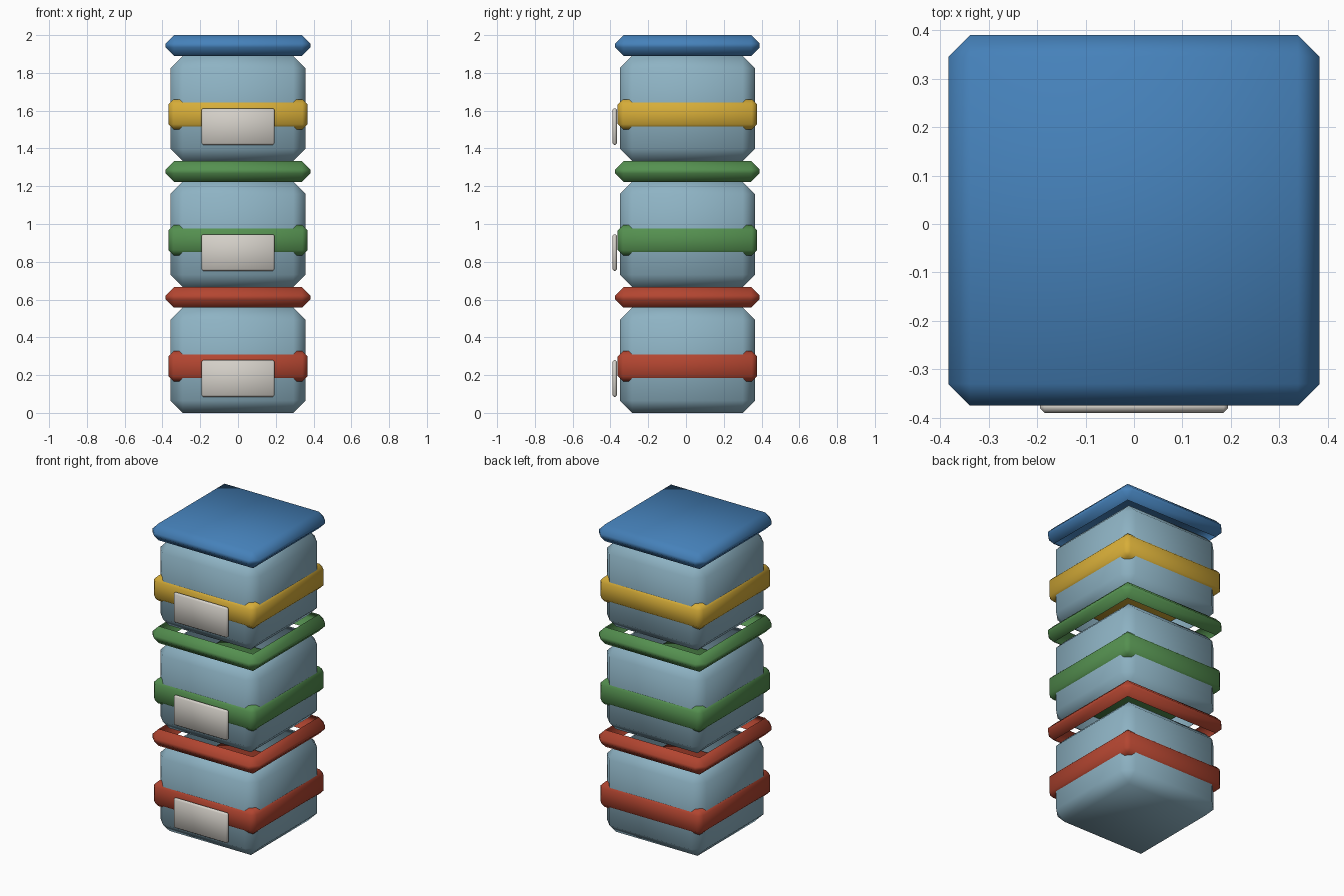
import bpy
import bmesh
from mathutils import Vector

if "Cube" in bpy.data.objects:
    bpy.data.objects.remove(bpy.data.objects["Cube"], do_unlink=True)


def material(name, rgb):
    mat = bpy.data.materials.new(name)
    mat.use_nodes = True
    mat.diffuse_color = (*rgb, 1)
    mat.node_tree.nodes["Principled BSDF"].inputs["Base Color"].default_value = (*rgb, 1)
    return mat


glass = material("pale blue", (0.27, 0.45, 0.55))
blue = material("blue", (0.06, 0.22, 0.49))
red = material("red", (0.45, 0.06, 0.03))
green = material("green", (0.09, 0.28, 0.08))
yellow = material("yellow", (0.68, 0.42, 0.04))
paper = material("off white", (0.66, 0.63, 0.58))


def chamfered_box(name, size, centre, bevel, mat, open_top=False, open_bottom=False):
    """Box with single chamfers; the flat top or bottom can be left open."""
    bm = bmesh.new()
    bmesh.ops.create_cube(bm, size=1)
    bmesh.ops.scale(bm, vec=Vector(size), verts=bm.verts)
    bmesh.ops.bevel(bm, geom=bm.edges[:], offset=bevel, segments=1,
                    affect='EDGES', clamp_overlap=True)
    bm.normal_update()
    caps = [f for f in bm.faces if (open_top and f.normal.z > 0.99)
            or (open_bottom and f.normal.z < -0.99)]
    bmesh.ops.delete(bm, geom=caps, context='FACES')
    for f in bm.faces:
        f.smooth = True
    mesh = bpy.data.meshes.new(name)
    bm.to_mesh(mesh)
    bm.free()
    mesh.materials.append(mat)
    obj = bpy.data.objects.new(name, mesh)
    obj.location = centre
    bpy.context.collection.objects.link(obj)
    return obj


STEP = 2 / 3       # height of one container with its lid
LID = 0.11
BODY = STEP - LID
Y = 0.0075         # the label shifts the containers back slightly

tiers = [("lower", red, red), ("middle", green, green), ("upper", yellow, blue)]
for i, (tier, band_mat, lid_mat) in enumerate(tiers):
    z = i * STEP
    # Container shell, open where it meets its neighbours
    chamfered_box(tier + "_container", (0.716, 0.716, BODY), (0, Y, z + BODY / 2),
                  0.065, glass, open_top=True, open_bottom=i > 0)
    # Band around the container
    chamfered_box(tier + "_band", (0.738, 0.738, 0.16), (0, Y, z + 0.247),
                  0.028, band_mat)
    # Lid, with a flat top only at the top of the stack
    chamfered_box(tier + "_lid", (0.767, 0.765, LID), (0, Y, z + BODY + LID / 2),
                  0.045, lid_mat, open_top=i < 2, open_bottom=True)
    # Blank label on the front
    chamfered_box(tier + "_label", (0.388, 0.025, 0.194), (0, -0.3775, z + 0.182),
                  0.009, paper)
